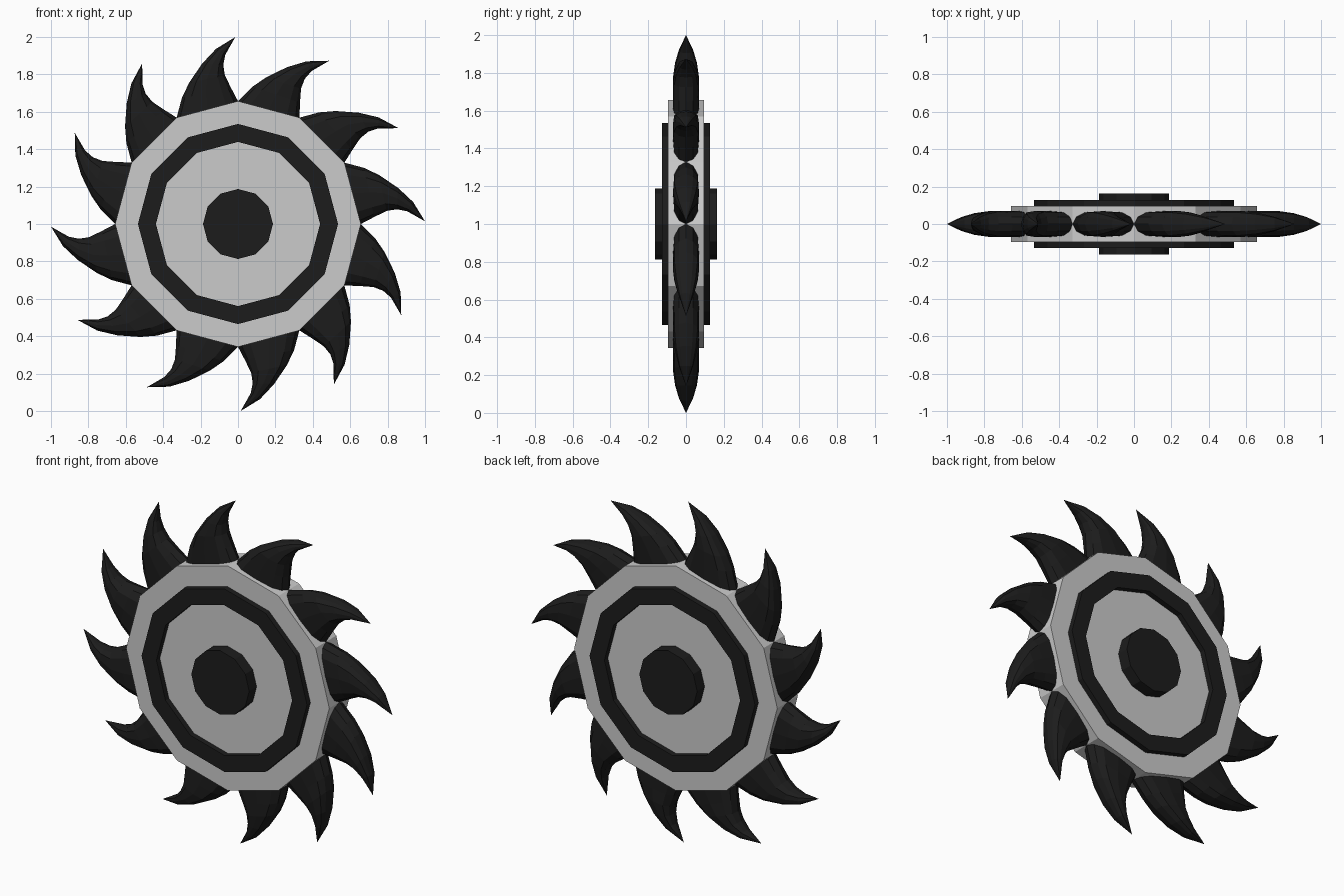
import bpy, bmesh, math
from mathutils import Matrix, Vector

if "Cube" in bpy.data.objects:
    bpy.data.objects.remove(bpy.data.objects["Cube"])

SIDES = 12
CENTRE = Vector((0, 0, 1))

black = bpy.data.materials.new("black_steel")
black.diffuse_color = (0.012, 0.012, 0.012, 1)
black.use_nodes = True
black.node_tree.nodes["Principled BSDF"].inputs["Base Color"].default_value = black.diffuse_color


def finish(name, bm, mat=None):
    bmesh.ops.recalc_face_normals(bm, faces=bm.faces)
    mesh = bpy.data.meshes.new(name)
    bm.to_mesh(mesh)
    bm.free()
    ob = bpy.data.objects.new(name, mesh)
    ob.location = CENTRE
    bpy.context.collection.objects.link(ob)
    if mat:
        mesh.materials.append(mat)
    return ob


def disc(name, radius, half, mat=None):
    bm = bmesh.new()
    bmesh.ops.create_cone(bm, cap_ends=True, segments=SIDES, radius1=radius,
                          radius2=radius, depth=2 * half,
                          matrix=Matrix.Rotation(math.pi / 2, 4, 'X'))
    return finish(name, bm, mat)


def ring(name, inner, outer, y0, y1, mat):
    bm = bmesh.new()
    vs = [bm.verts.new(p) for p in
          ((inner, y0, 0), (outer, y0, 0), (outer, y1, 0), (inner, y1, 0))]
    es = [bm.edges.new((vs[i], vs[(i + 1) % 4])) for i in range(4)]
    bmesh.ops.spin(bm, geom=vs + es, cent=(0, 0, 0), axis=(0, 1, 0),
                   angle=2 * math.pi, steps=SIDES)
    bmesh.ops.remove_doubles(bm, verts=bm.verts, dist=1e-4)
    return finish(name, bm, mat)


# Body plate, hub and a raised ring on each face
disc("blade_plate", 0.657, 0.095)
disc("hub", 0.187, 0.164, black)
for side, s in (("front", -1), ("back", 1)):
    ring(side + "_ring", 0.439, 0.535, s * 0.085, s * 0.127, black)

# Curved tooth: (inner edge x, z, outer edge x, z, half thickness) from root to tip
STATIONS = [
    (0.0, 0.640, -0.320, 0.554, 0.069),
    (0.0, 0.657, -0.328, 0.569, 0.069),
    (-0.037, 0.727, -0.300, 0.674, 0.069),
    (-0.070, 0.795, -0.262, 0.754, 0.069),
    (-0.079, 0.850, -0.193, 0.856, 0.058),
    (-0.068, 0.905, -0.118, 0.936, 0.038),
]
TIP = (-0.014, 0, 1.0)
# Rounded cross-section: (position across tooth, thickness factor)
HALF = [(0.06, 0.55), (0.2, 0.9), (0.5, 1.0), (0.8, 0.9), (0.94, 0.55)]
SECTION = [(0, 0)] + HALF + [(1, 0)] + [(u, -t) for u, t in reversed(HALF)]

bm = bmesh.new()
n = len(SECTION)
for k in range(SIDES):
    rot = Matrix.Rotation(k * 2 * math.pi / SIDES, 4, 'Y')
    loops = []
    for ax, az, bx, bz, half in STATIONS:
        loops.append([bm.verts.new(rot @ Vector(
            (ax + (bx - ax) * u, half * t, az + (bz - az) * u)))
            for u, t in SECTION])
    tip = bm.verts.new(rot @ Vector(TIP))
    for a, b in zip(loops, loops[1:]):
        for i in range(n):
            j = (i + 1) % n
            bm.faces.new((a[i], a[j], b[j], b[i]))
    for i in range(n):
        bm.faces.new((loops[-1][i], loops[-1][(i + 1) % n], tip))
    bm.faces.new(loops[0])
finish("saw_teeth", bm, black)
